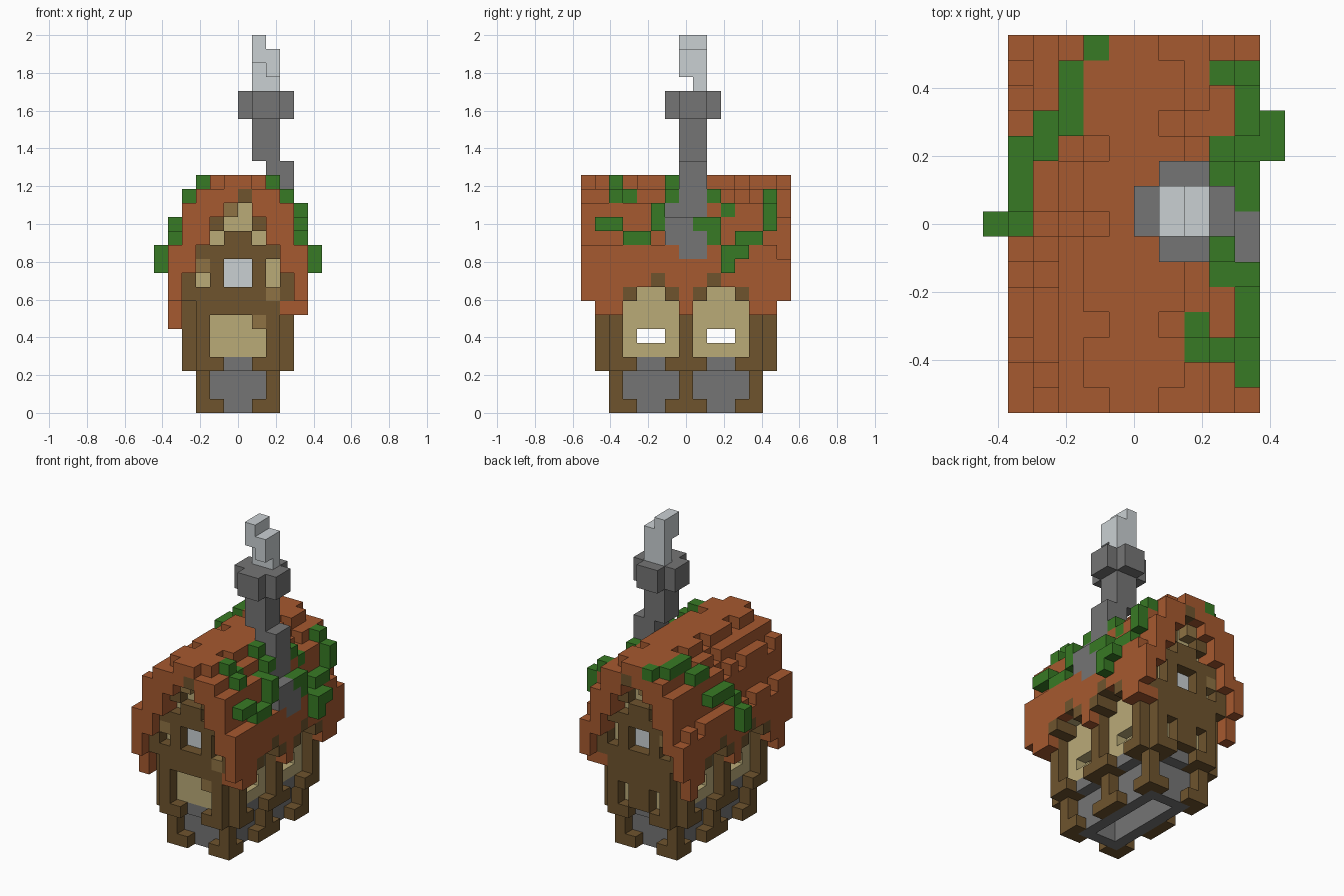
import bpy, bmesh
from mathutils import Vector

cube = bpy.data.objects.get("Cube")
if cube:
    bpy.data.objects.remove(cube, do_unlink=True)

V = 2 / 27            # block size
grid = {}             # (i, j, k) -> part name

COLOURS = {
    "terracotta": (0.381, 0.100, 0.029),
    "leaf_green": (0.039, 0.195, 0.018),
    "dark_wood": (0.157, 0.088, 0.027),
    "light_wood": (0.274, 0.171, 0.056),
    "plaster_tan": (0.490, 0.405, 0.187),
    "stone_grey": (0.178, 0.178, 0.178),
    "pale_grey": (0.590, 0.630, 0.650),
}
PARTS = {
    "roof": "terracotta", "vines": "leaf_green", "timber_frame": "dark_wood",
    "worn_timber": "light_wood", "plaster_panels": "plaster_tan",
    "stone_base": "stone_grey", "chimney": "stone_grey",
    "window_panes": "pale_grey", "smoke": "pale_grey",
}


def box(part, i, j, k):
    """Fill inclusive block ranges; part None clears them."""
    span = lambda r: range(r[0], r[1] + 1) if isinstance(r, tuple) else (r,)
    for a in span(i):
        for b in span(j):
            for c in span(k):
                if part:
                    grid[a, b, c] = part
                else:
                    grid.pop((a, b, c), None)


def flip(r, n):
    return (n - r[1], n - r[0]) if isinstance(r, tuple) else n - r


def sides(part, i, j, k):
    """Same blocks on both long walls, in both bays."""
    for a in (i, flip(i, 11)):
        for b in (j, flip(j, 14)):
            box(part, a, b, k)


def ends(part, i, j, k):
    """Same blocks on the front and back walls."""
    box(part, i, j, k)
    box(part, i, flip(j, 14), k)


# Open stone footing
box("stone_base", (4, 7), (3, 11), (0, 3))
box(None, (5, 6), (4, 10), (0, 3))

# Lower timber posts and feet
sides("timber_frame", 3, 2, (0, 3))
sides("timber_frame", 3, 7, (0, 3))
sides("timber_frame", 3, 3, 0)
sides("timber_frame", 3, 6, 0)
sides("timber_frame", 4, 2, 0)
sides("stone_base", 3, (4, 5), 3)
ends("stone_base", (5, 6), 2, 3)

# Overhanging sill and upper wall posts, with cut corners
sides("timber_frame", (2, 3), (2, 3), 3)
sides("timber_frame", (2, 3), (6, 7), 3)
sides("timber_frame", (3, 4), (1, 2), 3)
for post in (2, 7):
    sides("timber_frame", (2, 3), post, (3, 9))

# Plaster bays with see-through windows
sides("plaster_panels", 3, (3, 6), (4, 8))
sides("plaster_panels", (2, 3), (3, 6), 9)
sides(None, 3, (4, 5), 5)

# Gable walls narrowing with the roof
for i, k in (((3, 8), (4, 7)), ((2, 9), (8, 9)), ((3, 8), (10, 11)),
             ((4, 7), (12, 13)), ((5, 6), 14)):
    ends("timber_frame", i, 1, k)


def inset(part, i, k, wall):
    box(None, i, 1 if wall == 2 else 13, k)
    box(part, i, wall, k)


for wall in (2, 12):
    inset("window_panes", (5, 6), (9, 10), wall)
    inset("plaster_panels", 8, (9, 10), wall)
    inset("plaster_panels", 3, 9, wall)
    inset("plaster_panels", 4, 12, wall)
    inset("plaster_panels", 7, 12, wall)
    inset("plaster_panels", (5, 6), 13, wall)
    inset("plaster_panels", 6, 14, wall)
inset("plaster_panels", (4, 7), (4, 6), 2)
inset("plaster_panels", 4, (4, 5), 12)
inset("plaster_panels", 7, (4, 5), 12)
ends("worn_timber", 3, 1, 10)
ends("worn_timber", 5, 1, 14)
box("worn_timber", 8, 1, 8)
box("worn_timber", 7, 1, 6)

# Stepped roof shell; some tiles in each course sit one block lower
TOP = (11, 14, 15, 16, 16)
INNER = (0, 9, 11, 13, 14)
EAVES = (8, 7, 7, 9, 9, 9, 9, 7)
SUNK = (
    ((2, 5, 12, 14), (1, 5, 7), (7, 10), (0, 3, 7, 10, 14), ()),
    ((10, 14), (5, 10, 14), (3, 11), (0, 3, 11, 14), ()),
)
for i in range(1, 11):
    d = min(i, 11 - i) - 1
    for j in range(15):
        top = TOP[d] - (j in SUNK[i > 5][d])
        bottom = EAVES[min(j, 14 - j)] if d == 0 else INNER[d] + 1
        box("roof", i, j, (bottom, top))
ends("roof", 1, 1, 6)
ends("roof", 9, 1, 7)
ends("timber_frame", 6, 0, 15)

# Little timber arches over the side bays
for j, k in ((3, 8), (6, 8), (5, 9)):
    sides("timber_frame", (1, 2), j, k)

# Chimney with a crooked foot and a cross-shaped cap
box("chimney", (8, 9), (7, 8), (13, 17))
box("chimney", 9, 6, (12, 14))
box("chimney", (9, 10), (6, 7), (12, 13))
box("chimney", 10, (7, 8), (11, 12))
box("chimney", (7, 8), (7, 8), (18, 20))
box("chimney", (6, 9), (7, 8), (21, 22))
box("chimney", (7, 8), (6, 9), (21, 22))

# Smoke
box("smoke", (7, 8), 8, (23, 25))
box("smoke", 8, 7, (24, 25))
box("smoke", 7, 7, (25, 26))
box("smoke", 7, 8, 26)

# Vines on the left slope
for cells in (
    (10, (1, 2), 13), (10, (3, 4), 12), (10, 5, (13, 14)), (9, 5, 14),
    (9, 2, 15), (8, 2, 16), (8, 3, 15), (9, 6, 15), (8, 6, 16),
    (10, (8, 9), 13), (10, 9, 12), (9, 9, 15), (9, 10, 14), (10, 10, 11),
    (11, 10, (10, 11)), (11, 11, 11), (10, (11, 12), 12),
    (10, 13, (13, 14)), (9, 13, 15),
):
    box("vines", *cells)
# Vines on the right slope
for cells in (
    (4, 14, 16), (3, (11, 13), 16), (2, (10, 11), 15),
    (1, (8, 10), 13), (1, 7, 12), (0, 7, (10, 11)),
):
    box("vines", *cells)


def make_material(name, rgb):
    mat = bpy.data.materials.new(name)
    mat.use_nodes = True
    mat.diffuse_color = (*rgb, 1)
    bsdf = mat.node_tree.nodes["Principled BSDF"]
    bsdf.inputs["Base Color"].default_value = (*rgb, 1)
    bsdf.inputs["Roughness"].default_value = 0.9
    return mat


def build(part, mat):
    """Mesh of the exposed block faces of one part."""
    bm = bmesh.new()
    for cell, owner in grid.items():
        if owner != part:
            continue
        centre = Vector(cell) - Vector((5.5, 7, -0.5))
        for axis in range(3):
            for sign in (-1, 1):
                n = Vector((0, 0, 0))
                n[axis] = sign
                if tuple(int(c + s) for c, s in zip(cell, n)) in grid:
                    continue
                u = Vector((0, 0, 0))
                u[(axis + 1) % 3] = 0.5
                w = n.cross(u)
                mid = centre + n / 2
                corners = (mid - u - w, mid + u - w, mid + u + w, mid - u + w)
                bm.faces.new([bm.verts.new(c * V) for c in corners])
    bmesh.ops.remove_doubles(bm, verts=bm.verts, dist=0.001)
    # Merge flat neighbouring squares into larger faces
    bmesh.ops.dissolve_limit(bm, angle_limit=0.01, verts=bm.verts, edges=bm.edges)
    mesh = bpy.data.meshes.new(part)
    bm.to_mesh(mesh)
    bm.free()
    mesh.materials.append(mat)
    bpy.context.collection.objects.link(bpy.data.objects.new(part, mesh))


materials = {name: make_material(name, rgb) for name, rgb in COLOURS.items()}
for part, colour in PARTS.items():
    build(part, materials[colour])
